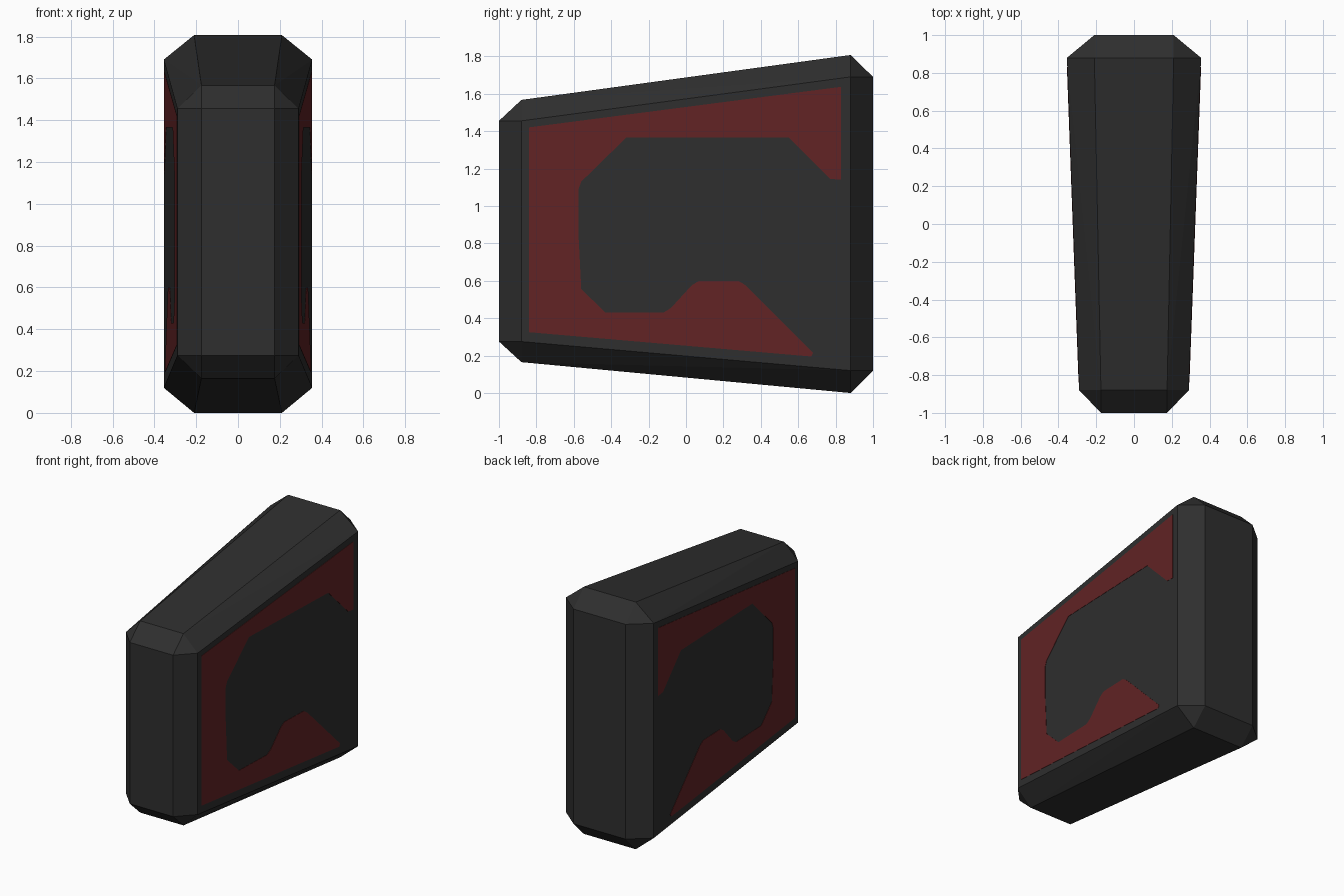
import bpy, bmesh, math

if "Cube" in bpy.data.objects:
    bpy.data.objects.remove(bpy.data.objects["Cube"])


def material(name, rgb):
    m = bpy.data.materials.new(name)
    m.diffuse_color = (*rgb, 1)
    m.use_nodes = True
    m.node_tree.nodes["Principled BSDF"].inputs["Base Color"].default_value = m.diffuse_color
    return m


def add_object(name, bm, mat):
    bmesh.ops.recalc_face_normals(bm, faces=bm.faces)
    me = bpy.data.meshes.new(name)
    bm.to_mesh(me)
    bm.free()
    me.materials.append(mat)
    ob = bpy.data.objects.new(name, me)
    bpy.context.collection.objects.link(ob)
    return ob


charcoal = material("charcoal", (0.028, 0.028, 0.028))
dark_red = material("dark red", (0.122, 0.0175, 0.018))

# Chamfered, tapered body: three points per corner, wrapped in a convex hull
# (sign of y, outer half width, inner half width, z bottom, z bottom chamfer, z top chamfer, z top)
ends = [(-1, 0.29, 0.175, 0.165, 0.275, 1.455, 1.567),
        (1, 0.355, 0.21, 0.0, 0.12, 1.69, 1.807)]
bm = bmesh.new()
for y, wide, narrow, z0, z1, z2, z3 in ends:
    for s in (-1, 1):
        for z_out, z_in in ((z0, z1), (z3, z2)):
            bm.verts.new((s * wide, 0.88 * y, z_in))
            bm.verts.new((s * narrow, y, z_in))
            bm.verts.new((s * narrow, 0.88 * y, z_out))
bmesh.ops.convex_hull(bm, input=bm.verts)
bmesh.ops.dissolve_limit(bm, angle_limit=math.radians(2), verts=bm.verts, edges=bm.edges)
add_object("body", bm, charcoal)

# Red side panels: thin plates lying on the sloping sides, outline in (y, z)
outline = [(-0.84, 1.42), (0.83, 1.637), (0.83, 1.14), (0.77, 1.145), (0.55, 1.365),
           (-0.32, 1.365), (-0.56, 1.13), (-0.575, 1.09), (-0.575, 0.85), (-0.56, 0.555),
           (-0.43, 0.43), (-0.12, 0.43), (-0.08, 0.455), (0.03, 0.575), (0.07, 0.6),
           (0.28, 0.6), (0.32, 0.575), (0.68, 0.215), (0.67, 0.195), (-0.84, 0.325)]


def side_x(y):
    return 0.29 + (y + 0.88) / 1.76 * 0.065


for name, s in (("right_panel", 1), ("left_panel", -1)):
    bm = bmesh.new()
    face = bm.faces.new([bm.verts.new((s * (side_x(y) - 0.001), y, z)) for y, z in outline])
    ext = bmesh.ops.extrude_face_region(bm, geom=[face], use_keep_orig=True)
    moved = [v for v in ext["geom"] if isinstance(v, bmesh.types.BMVert)]
    bmesh.ops.translate(bm, verts=moved, vec=(s * 0.003, 0, 0))
    add_object(name, bm, dark_red)
